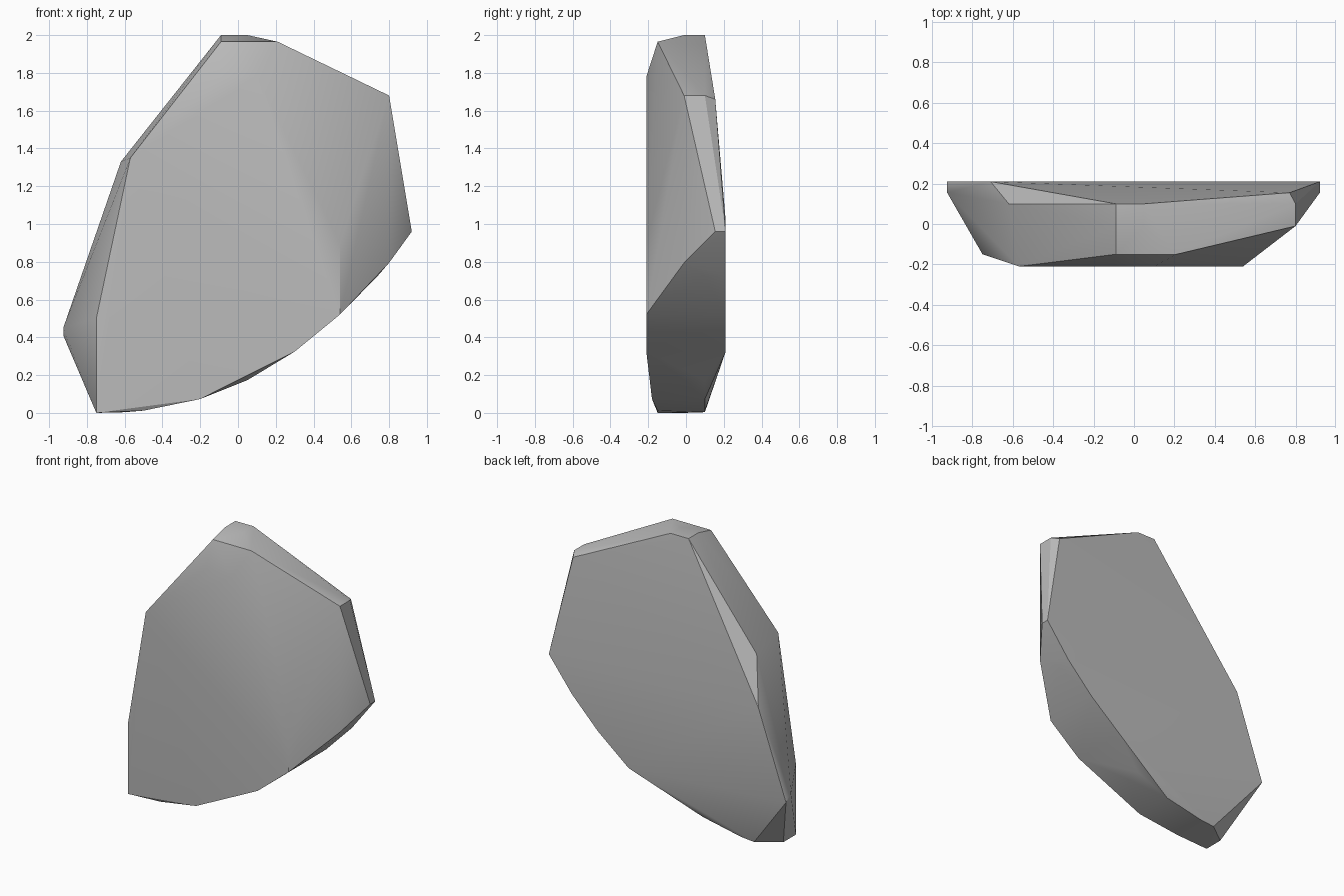
import bpy, bmesh
from math import radians

default_cube = bpy.data.objects.get("Cube")
if default_cube:
    bpy.data.objects.remove(default_cube, do_unlink=True)


def curved_base(x):
    """Height of the sweeping lower edge at x."""
    return 0.29 * max(x + 0.75, 0) ** 2.3


def make_material(name, color):
    material = bpy.data.materials.new(name)
    material.use_nodes = True
    material.diffuse_color = color
    shader = material.node_tree.nodes["Principled BSDF"]
    shader.inputs["Base Color"].default_value = color
    shader.inputs["Roughness"].default_value = 0.8
    return material


# Upper outline of the stone as (x, z) corners, keyed by depth y
upper_corners = {
    -0.21: [(-0.57, 1.35), (-0.1, 1.78), (0.1, 1.78), (0.54, 0.9)],
    -0.15: [(-0.75, 0.5), (-0.09, 1.965), (0.21, 1.965)],
    -0.01: [(-0.09, 2), (0.05, 2), (0.8, 1.68)],
    0.1: [(-0.62, 1.33), (-0.09, 2), (0.05, 2), (0.8, 1.68)],
    0.155: [(-0.925, 0.45), (0.77, 1.66), (0.92, 0.96)],
    0.21: [(-0.925, 0.41), (-0.71, 1.02), (0.92, 0.96)],
}
# Positions along the curved lower edge, keyed by depth y
lower_stations = {
    -0.21: [0.3, 0.54],
    -0.18: [-0.2],
    -0.15: [-0.75, -0.5],
    -0.01: [-0.75, -0.5, -0.2, 0.05, 0.3, 0.54, 0.8],
    0.1: [-0.6, -0.5, -0.2, 0.05, 0.74],
    0.21: [0.3, 0.54, 0.74],
}

# Wrap every layer in one faceted skin
bm = bmesh.new()
for y, corners in upper_corners.items():
    for x, z in corners:
        bm.verts.new((x, y, z))
for y, stations in lower_stations.items():
    for x in stations:
        bm.verts.new((x, y, curved_base(x)))
hull = bmesh.ops.convex_hull(bm, input=bm.verts)
loose = [v for v in bm.verts if not v.link_faces]
bmesh.ops.delete(bm, geom=loose, context="VERTS")
bmesh.ops.dissolve_limit(bm, angle_limit=radians(1), verts=bm.verts, edges=bm.edges)
bmesh.ops.recalc_face_normals(bm, faces=bm.faces)

mesh = bpy.data.meshes.new("stone_slab")
bm.to_mesh(mesh)
bm.free()
mesh.materials.append(make_material("stone_grey", (0.5, 0.5, 0.5, 1)))

# Soft shading across shallow facets, crisp rim edges
stone = bpy.data.objects.new("stone_slab", mesh)
bpy.context.collection.objects.link(stone)
bpy.context.view_layer.objects.active = stone
stone.select_set(True)
bpy.ops.object.shade_smooth_by_angle(angle=radians(30))
